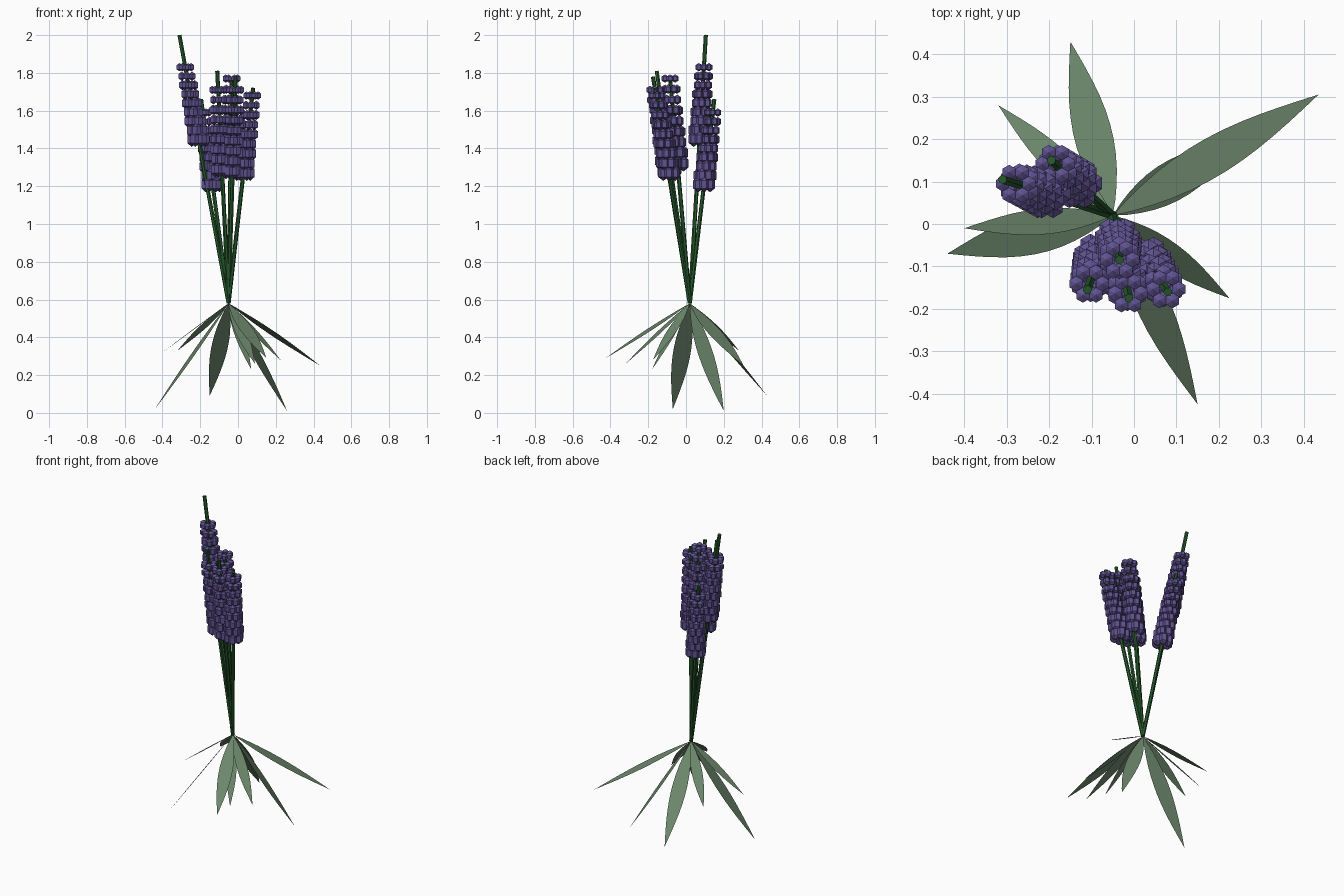
import bpy
import bmesh
import math
from mathutils import Vector, Matrix

old = bpy.data.objects.get("Cube")
if old:
    bpy.data.objects.remove(old, do_unlink=True)


def material(name, rgb):
    m = bpy.data.materials.new(name)
    m.use_nodes = True
    m.diffuse_color = (*rgb, 1)
    bsdf = next(n for n in m.node_tree.nodes if n.type == 'BSDF_PRINCIPLED')
    bsdf.inputs["Base Color"].default_value = (*rgb, 1)
    return m


LEAF = material("sage green", (0.15, 0.24, 0.15))
STEM = material("dark green", (0.02, 0.10, 0.025))
PETAL = material("lavender purple", (0.115, 0.085, 0.28))

BASE = Vector((-0.05, 0.02, 0.58))


def finish(name, bm, mat):
    mesh = bpy.data.meshes.new(name)
    bm.to_mesh(mesh)
    bm.free()
    mesh.materials.append(mat)
    ob = bpy.data.objects.new(name, mesh)
    bpy.context.collection.objects.link(ob)
    return ob


# Straight six-sided stem from the base to its tip
def stem(name, tip):
    axis = tip - BASE
    bm = bmesh.new()
    place = Matrix.Translation((BASE + tip) / 2) @ axis.to_track_quat('Z', 'Y').to_matrix().to_4x4()
    bmesh.ops.create_cone(bm, cap_ends=True, segments=6, radius1=0.011, radius2=0.011,
                          depth=axis.length, matrix=place)
    finish(name, bm, STEM)


# Upright hexagonal buds in staggered rings that follow the stem
def flower_head(name, tip, low, high, rings=9, count=6):
    bm = bmesh.new()
    for i in range(rings):
        f = i / (rings - 1)
        z = low + 0.04 + (high - low - 0.06) * f
        centre = BASE.lerp(tip, (z - BASE.z) / (tip.z - BASE.z))
        radius = 0.027 - 0.009 * f
        half = 0.042 - 0.020 * f
        for k in range(count):
            a = math.tau * (k + 0.5 * (i % 2)) / count
            offset = Vector((math.cos(a), math.sin(a), 0)) * (0.036 - 0.005 * f)
            place = Matrix.Translation(centre + offset) @ Matrix.Diagonal((radius, radius, half, 1))
            # the ring sits inside the unit sphere, so widen it to the full radius
            place = place @ Matrix.Diagonal((1.15, 1.15, 1, 1))
            bmesh.ops.create_uvsphere(bm, u_segments=6, v_segments=3, radius=1, matrix=place)
    finish(name, bm, PETAL)


# Flat pointed blade, level across its width
def leaf(name, tip, steps=12):
    axis = tip - BASE
    side = axis.cross(Vector((0, 0, 1))).normalized() * axis.length * 0.07
    bm = bmesh.new()
    left, right = [], []
    for i in range(steps + 1):
        t = i / steps
        w = math.sin(math.pi * t ** 0.9)
        p = BASE + axis * t
        if 0 < i < steps:
            left.append(bm.verts.new(p + side * w))
            right.append(bm.verts.new(p - side * w))
        else:
            v = bm.verts.new(p)
            left.append(v)
            right.append(v)
    for i in range(steps):
        ring = [left[i], right[i], right[i + 1], left[i + 1]]
        bm.faces.new(list(dict.fromkeys(ring)))
    bmesh.ops.recalc_face_normals(bm, faces=bm.faces)
    if sum(f.normal.z for f in bm.faces) < 0:
        bmesh.ops.reverse_faces(bm, faces=bm.faces)
    finish(name, bm, LEAF)


# Stem tip, then bottom and top height of its flower head
FLOWERS = [
    ((-0.31, 0.105, 2.0), 1.41, 1.85),
    ((-0.195, 0.15, 1.66), 1.17, 1.61),
    ((-0.11, -0.155, 1.81), 1.25, 1.73),
    ((-0.012, -0.175, 1.78), 1.24, 1.73),
    ((0.08, -0.16, 1.72), 1.23, 1.70),
    ((-0.034, -0.085, 1.78), 1.28, 1.79),
]
for n, (tip, low, high) in enumerate(FLOWERS, 1):
    stem(f"stem_{n}", Vector(tip))
    flower_head(f"flower_head_{n}", Vector(tip), low, high)

LEAF_TIPS = [
    (0.435, 0.305, 0.25), (0.26, 0.20, 0.01), (-0.15, 0.43, 0.09),
    (-0.32, 0.28, 0.33), (-0.40, -0.01, 0.32), (-0.44, -0.07, 0.02),
    (0.15, -0.425, 0.29), (0.225, -0.175, 0.28), (0.07, -0.18, 0.23),
    (0.09, -0.32, 0.26),
]
for n, tip in enumerate(LEAF_TIPS, 1):
    leaf(f"leaf_{n}", Vector(tip))
